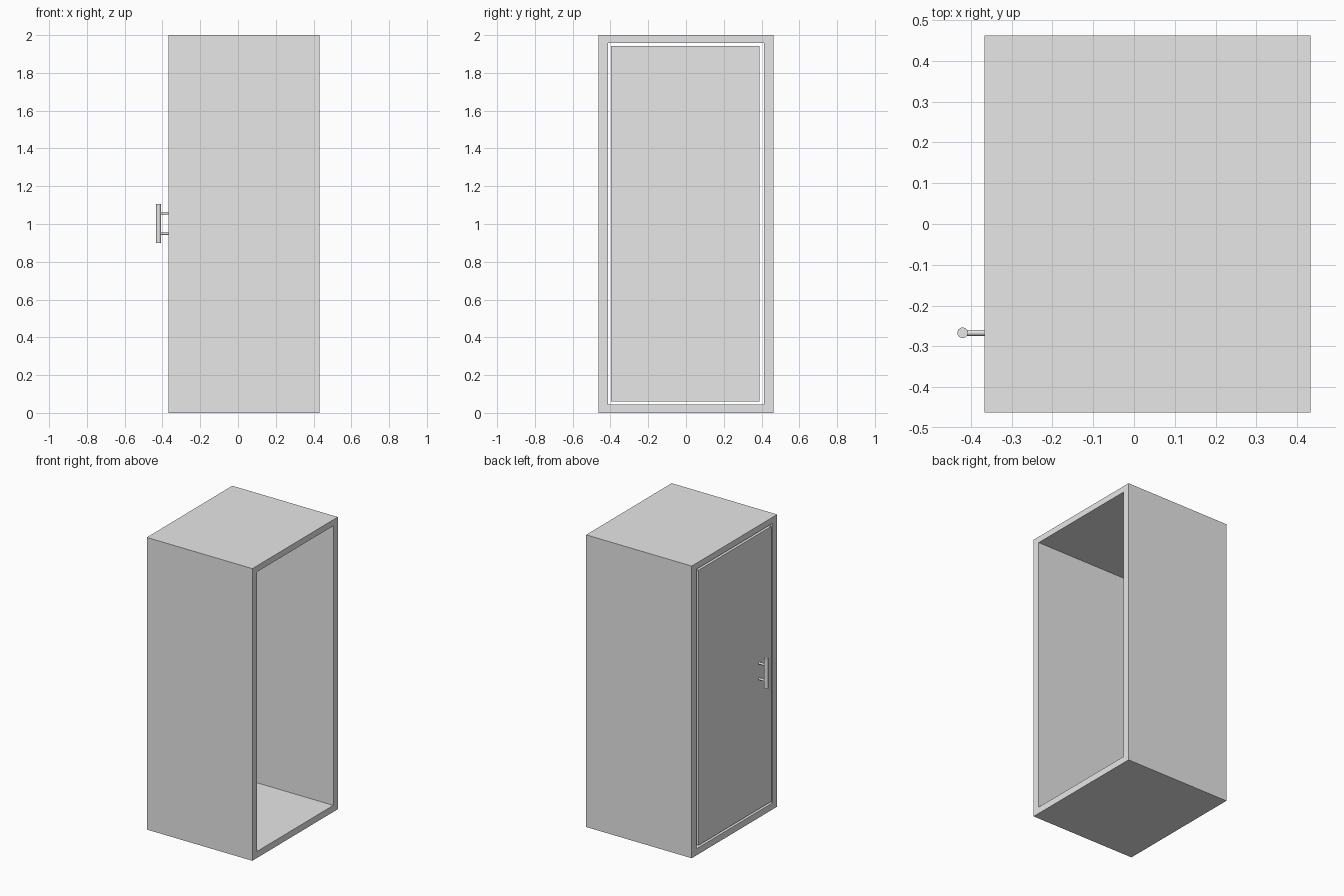
import bpy, bmesh
from math import pi
from mathutils import Vector

cube = bpy.data.objects.get("Cube")
if cube:
    bpy.data.objects.remove(cube)

grey = bpy.data.materials.new("light grey")
grey.use_nodes = True
grey.diffuse_color = (0.8, 0.8, 0.8, 1)
grey.node_tree.nodes["Principled BSDF"].inputs["Base Color"].default_value = (0.8, 0.8, 0.8, 1)

BACK, FACE = 0.4325, -0.367      # open side and door side of the case


def rect(bm, x, y0, y1, z0, z1):
    """Ring of four corners in the plane at x."""
    return [bm.verts.new((x, y, z)) for y, z in ((y0, z0), (y1, z0), (y1, z1), (y0, z1))]


def finish(bm, name):
    bmesh.ops.recalc_face_normals(bm, faces=bm.faces)
    mesh = bpy.data.meshes.new(name)
    bm.to_mesh(mesh)
    bm.free()
    mesh.materials.append(grey)
    obj = bpy.data.objects.new(name, mesh)
    bpy.context.collection.objects.link(obj)
    return obj


def rod(name, centre, radius, length, rotation=(0, 0, 0)):
    bpy.ops.mesh.primitive_cylinder_add(vertices=32, radius=radius, depth=length,
                                        location=centre, rotation=rotation)
    obj = bpy.context.object
    obj.name = name
    obj.data.materials.append(grey)
    bpy.ops.object.shade_smooth_by_angle()


# Case: rectangular tube, open through from the door side to the other side
bm = bmesh.new()
outer, inner = (-0.4625, 0.4625, 0, 2), (-0.413, 0.413, 0.045, 1.958)
rings = [rect(bm, x, *size) for x, size in
         ((FACE, outer), (BACK, outer), (BACK, inner), (FACE, inner))]
for a, b in zip(rings, rings[1:] + rings[:1]):
    for i in range(4):
        j = (i + 1) % 4
        bm.faces.new((a[i], a[j], b[j], b[i]))
finish(bm, "case")

# Door: flush panel with a narrow gap all round
bm = bmesh.new()
front = rect(bm, FACE, -0.398, 0.388, 0.06, 1.943)
panel = bm.faces.new(front)
back = bmesh.ops.extrude_face_region(bm, geom=[panel], use_keep_orig=True)
bmesh.ops.translate(bm, vec=Vector((0.04, 0, 0)),
                    verts=[v for v in back["geom"] if isinstance(v, bmesh.types.BMVert)])
finish(bm, "door")

# Handle: upright bar on two posts
HX, HY = -0.4205, -0.267
rod("handle_bar", (HX, HY, 1.003), 0.013, 0.208)
for name, z in (("handle_post_upper", 1.057), ("handle_post_lower", 0.95)):
    rod(name, ((HX + FACE) / 2, HY, z), 0.0075, FACE - HX, (0, pi / 2, 0))
